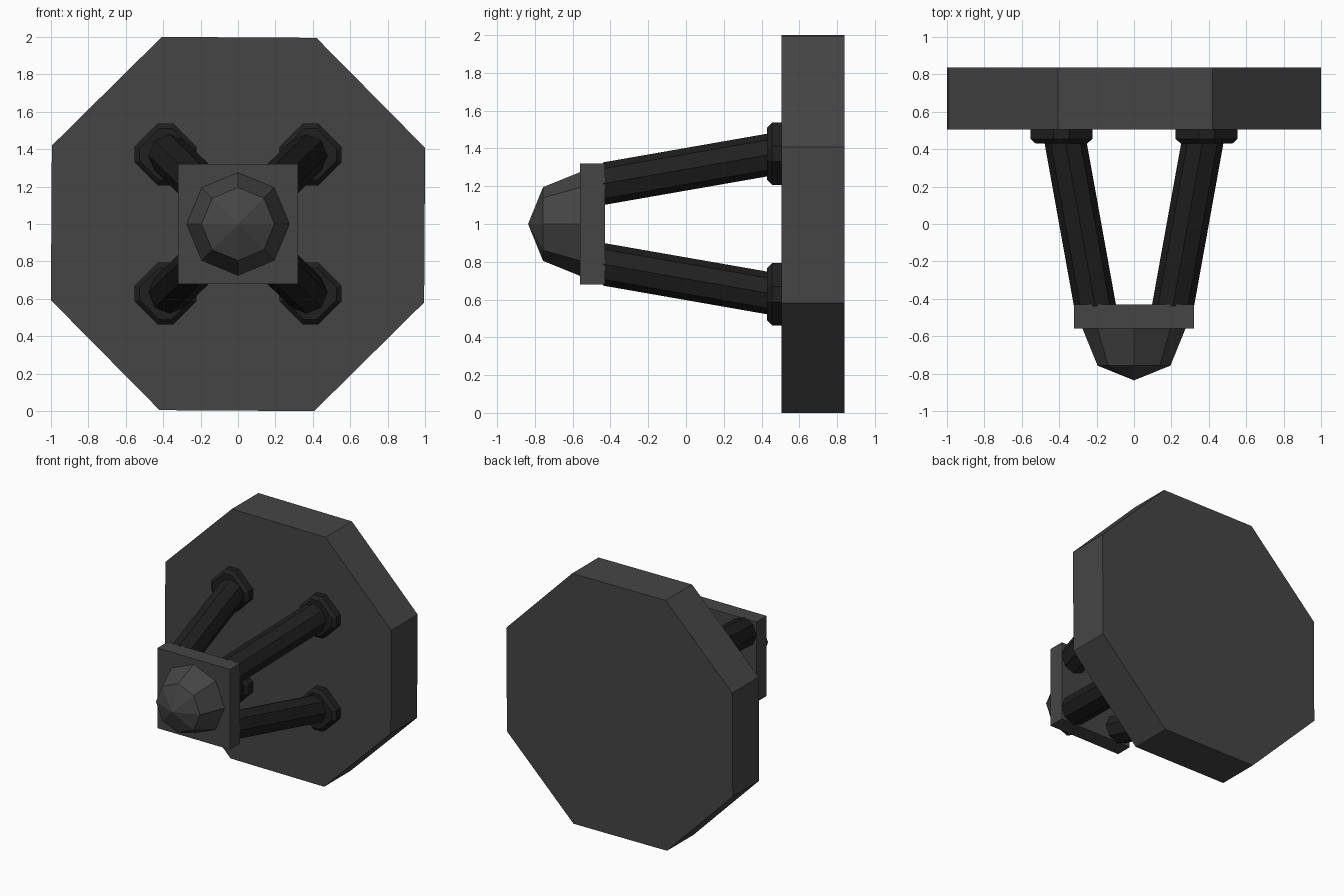
import bpy, bmesh, math

if "Cube" in bpy.data.objects:
    bpy.data.objects.remove(bpy.data.objects["Cube"])


def material(name, v):
    m = bpy.data.materials.new(name)
    m.diffuse_color = (v, v, v, 1)
    m.use_nodes = True
    m.node_tree.nodes["Principled BSDF"].inputs["Base Color"].default_value = m.diffuse_color
    return m


GREY = material("dark_grey", 0.06)
BLACK = material("near_black", 0.014)


def circle(n, r, start):
    """Cross-section in the x/z plane."""
    return [(r * math.cos(math.radians(start) + 2 * math.pi * i / n),
             r * math.sin(math.radians(start) + 2 * math.pi * i / n)) for i in range(n)]


def loft(name, section, stations, mat):
    """Skin a section through stations (x, y, z, scale); scale 0 makes a point."""
    bm = bmesh.new()
    rings = []
    for x, y, z, s in stations:
        pts = section if s else [(0, 0)]
        rings.append([bm.verts.new((x + a * s, y, z + b * s)) for a, b in pts])
    n = len(section)
    for p, q in zip(rings, rings[1:]):
        for i in range(n):
            j = (i + 1) % n
            if len(p) == 1:
                bm.faces.new((p[0], q[j], q[i]))
            else:
                bm.faces.new((p[i], p[j], q[j], q[i]))
    for r in (rings[0], rings[-1]):
        if len(r) > 1:
            bm.faces.new(r)
    bmesh.ops.recalc_face_normals(bm, faces=bm.faces)
    me = bpy.data.meshes.new(name)
    bm.to_mesh(me)
    bm.free()
    me.materials.append(mat)
    ob = bpy.data.objects.new(name, me)
    bpy.context.collection.objects.link(ob)
    return ob


# Octagonal back plate, turned very slightly
loft("back_plate", circle(8, 1.08, 22.15),
     [(0, 0.505, 1, 1), (0, 0.838, 1, 1)], GREY)

# Square front plate
loft("front_plate", circle(4, 0.32 * math.sqrt(2), 45),
     [(0, -0.56, 1, 1), (0, -0.43, 1, 1)], GREY)

# Faceted dome
loft("dome", circle(8, 1, 0),
     [(0, -0.836, 1, 0), (0, -0.757, 1, 0.195), (0, -0.56, 1, 0.275)], GREY)

# Four slanted struts, each with a chamfered collar at the back plate
OCT = [(1, .25), (.25, 1), (-.25, 1), (-1, .25), (-1, -.25), (-.25, -1), (.25, -1), (1, -.25)]
for sx, side in ((-1, "left"), (1, "right")):
    for sz, level in ((-1, "lower"), (1, "upper")):
        loft(f"{level}_{side}_strut", circle(8, 0.113, 0),
             [(sx * 0.208, -0.44, 1 + sz * 0.213, 1),
              (sx * 0.372, 0.47, 1 + sz * 0.372, 1)], BLACK)
        loft(f"{level}_{side}_collar", OCT,
             [(sx * 0.388, 0.43, 1 + sz * 0.372, 0.138),
              (sx * 0.388, 0.455, 1 + sz * 0.372, 0.165),
              (sx * 0.388, 0.51, 1 + sz * 0.372, 0.165)], BLACK)
